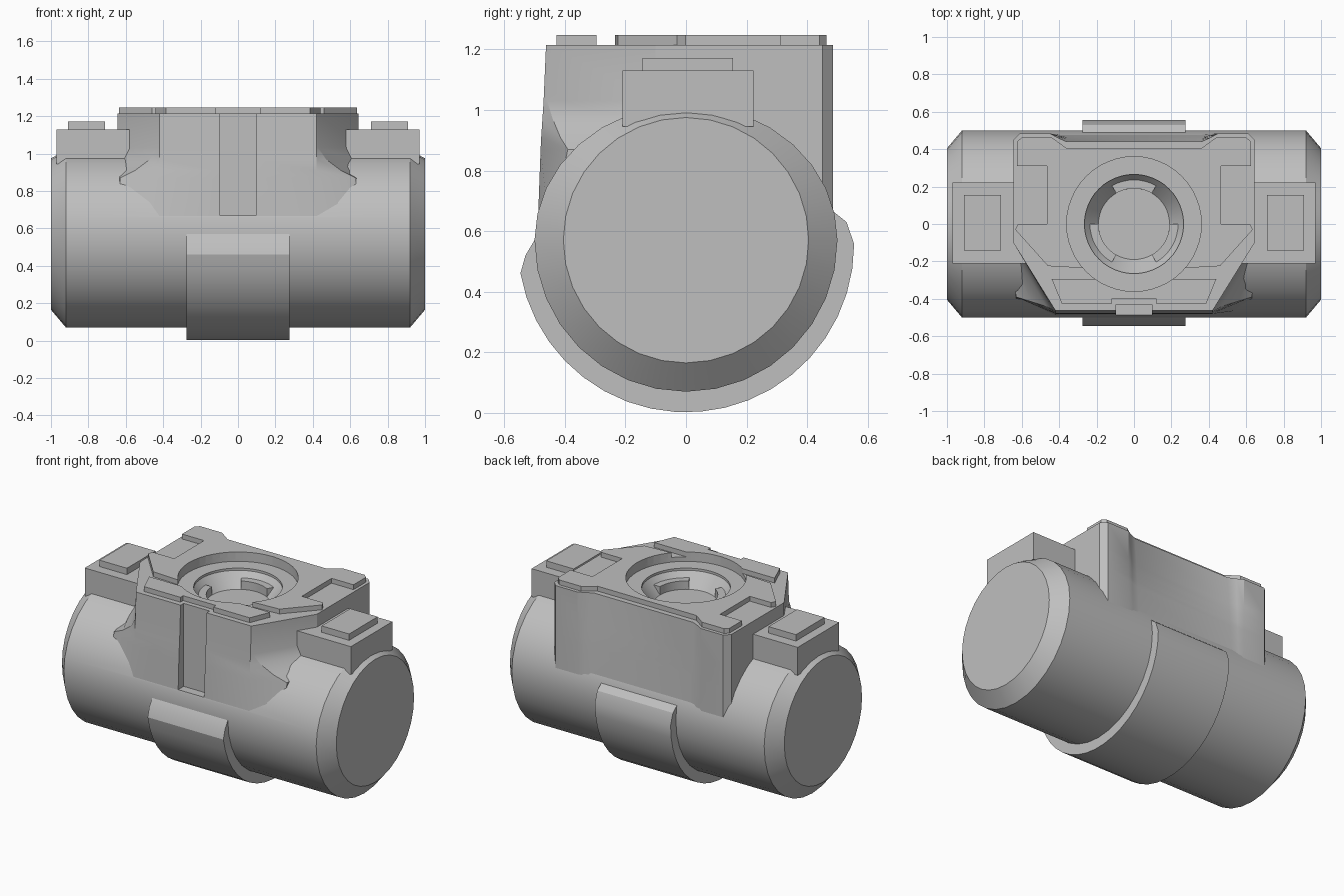
import bpy, bmesh, math

if "Cube" in bpy.data.objects:
    bpy.data.objects.remove(bpy.data.objects["Cube"])

grey = bpy.data.materials.new("plain_grey")
grey.use_nodes = True
grey.diffuse_color = (0.52, 0.52, 0.52, 1)
grey.node_tree.nodes["Principled BSDF"].inputs["Base Color"].default_value = (0.52, 0.52, 0.52, 1)


def loft(name, rings):
    """Closed skin through rings of equal point count, capped at both ends."""
    bm = bmesh.new()
    rows = [[bm.verts.new(p) for p in ring] for ring in rings]
    n = len(rows[0])
    for a, b in zip(rows, rows[1:]):
        for i in range(n):
            j = (i + 1) % n
            bm.faces.new((a[i], a[j], b[j], b[i]))
    bm.faces.new(rows[0])
    bm.faces.new(rows[-1])
    bmesh.ops.recalc_face_normals(bm, faces=bm.faces)
    mesh = bpy.data.meshes.new(name)
    bm.to_mesh(mesh)
    bm.free()
    ob = bpy.data.objects.new(name, mesh)
    bpy.context.collection.objects.link(ob)
    mesh.materials.append(grey)
    return ob


def prism(name, outline, z0, z1):
    return loft(name, [[(x, y, z) for x, y in outline] for z in (z0, z1)])


def box(name, x0, x1, y0, y1, z0, z1):
    return prism(name, [(x0, y0), (x1, y0), (x1, y1), (x0, y1)], z0, z1)


def mirrored(half):
    """Complete a right-hand outline with its reflection across x = 0."""
    return half + [(-x, y) for x, y in reversed(half)]


def circle(r, n=48):
    return [(r * math.cos(math.tau * i / n), r * math.sin(math.tau * i / n)) for i in range(n)]


def cut(ob, *cutters):
    bpy.context.view_layer.objects.active = ob
    for c in cutters:
        m = ob.modifiers.new("cut", "BOOLEAN")
        m.operation, m.solver, m.object = "DIFFERENCE", "EXACT", c
        bpy.ops.object.modifier_apply(modifier=m.name)


def smooth(ob, angle=30):
    bpy.ops.object.select_all(action="DESELECT")
    ob.select_set(True)
    bpy.context.view_layer.objects.active = ob
    bpy.ops.object.shade_smooth_by_angle(angle=math.radians(angle))


# Main barrel along x, with slightly flattened top and chamfered ends
def barrel_ring(x, r, top):
    return [(x, r * c, 0.57 + (top if s > 0 else r) * s) for c, s in circle(1, 32)]


barrel = loft("barrel", [barrel_ring(-1, 0.405, 0.405), barrel_ring(-0.92, 0.5, 0.447),
                         barrel_ring(0.92, 0.5, 0.447), barrel_ring(1, 0.405, 0.405)])

# Raised band around the underside
band_profile = [(-0.48, 0.6), (-0.5, 0.57), (-0.53, 0.52)]
for i in range(21):
    a = math.radians(190 + 170 * i / 20)
    band_profile.append((0.555 * math.cos(a), 0.557 + 0.555 * math.sin(a)))
band_profile += [(0.53, 0.63), (0.48, 0.67)]
band = loft("band", [[(x, y, z) for y, z in band_profile] for x in (-0.276, 0.276)])


# Upper housing: angled front corners, flared foot, scooped back
def housing_ring(z, front, flare_x, flare_y, side_y, back):
    half = [(0.42, front), (flare_x, flare_y), (0.645, side_y), (0.645, 0.45), (0.61, 0.485),
            (0.45, 0.485), (0.41, (back + 0.485) / 2), (0.36, back)]
    return [(x, y, z) for x, y in mirrored(half)]


housing = loft("housing", [
    housing_ring(1.215, -0.462, 0.425, -0.455, -0.1, 0.44),
    housing_ring(1.03, -0.470, 0.430, -0.458, -0.1, 0.452),
    housing_ring(0.97, -0.474, 0.470, -0.440, -0.15, 0.457),
    housing_ring(0.91, -0.478, 0.550, -0.415, -0.22, 0.461),
    housing_ring(0.87, -0.480, 0.630, -0.390, -0.28, 0.464),
    housing_ring(0.60, -0.490, 0.645, -0.450, -0.30, 0.482)])

# Raised plates on the deck
main_plate = prism("main_plate", mirrored([
    (0.2, -0.235), (0.28, -0.235), (0.46, -0.225), (0.635, -0.03), (0.62, 0), (0.465, 0),
    (0.465, 0.31), (0.625, 0.31), (0.625, 0.44), (0.6, 0.463), (0.44, 0.463), (0.36, 0.405)]), 1.2, 1.247)
front_plate = prism("front_plate", mirrored([
    (0.12, -0.295), (0.44, -0.295), (0.385, -0.428), (0.12, -0.428), (0.12, -0.40)]), 1.2, 1.247)

# Cuts: front slot, round recess and tapered bowl
slot = box("slot_cutter", -0.095, 0.095, -0.7, -0.43, 0.668, 1.4)
recess = prism("recess_cutter", circle(0.36), 1.185, 1.4)
bowl = loft("bowl_cutter", [[(x, y, z) for x, y in circle(r)]
                            for r, z in ((0.19, 1.08), (0.265, 1.17), (0.265, 1.3))])
cut(barrel, slot)
cut(housing, slot, recess, bowl)
cut(main_plate, recess)
cut(front_plate, recess)
for c in (slot, recess, bowl):
    bpy.data.objects.remove(c)

# Three curved lugs inside the bowl
for k, middle in enumerate((90, 210, 330)):
    angles = [math.radians(middle - 30 + 6 * i) for i in range(11)]
    arc = [(0.238 * math.cos(a), 0.238 * math.sin(a)) for a in angles]
    arc += [(0.19 * math.cos(a), 0.19 * math.sin(a)) for a in reversed(angles)]
    smooth(prism(f"bowl_lug_{k + 1}", arc, 1.07, 1.135))

# Shoulder blocks with small pads
for side, s in (("left", 1), ("right", -1)):
    box(f"{side}_shoulder_block", s * 0.55, s * 0.97, -0.21, 0.222, 0.945, 1.13)
    box(f"{side}_shoulder_pad", s * 0.71, s * 0.91, -0.143, 0.155, 1.12, 1.172)

for ob in (barrel, band, housing):
    smooth(ob, 26)
